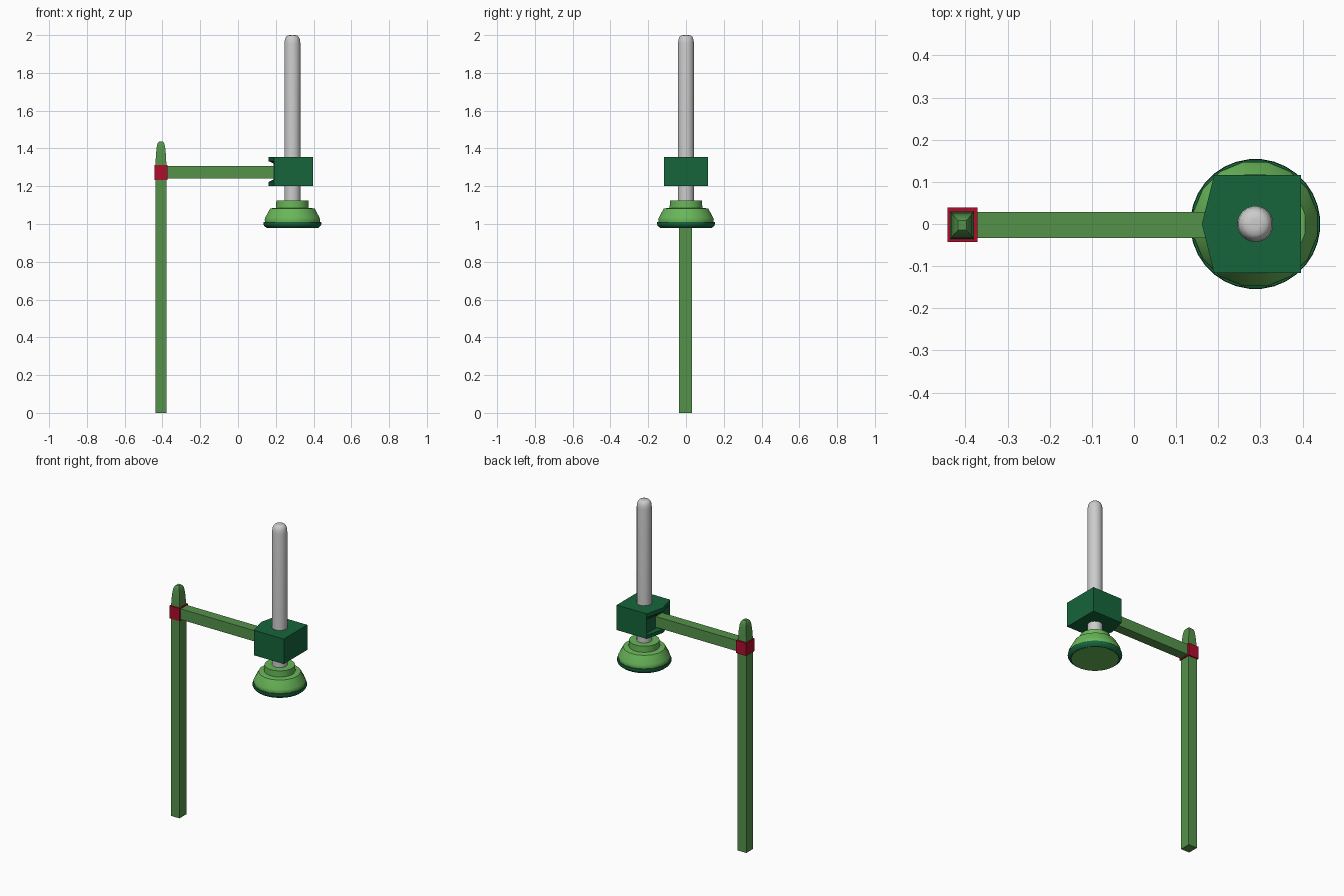
import bpy, bmesh, math

if "Cube" in bpy.data.objects:
    bpy.data.objects.remove(bpy.data.objects["Cube"])

CX = 0.288   # axis of the plunger rod
PX = -0.408  # axis of the post


def material(name, rgb):
    m = bpy.data.materials.new(name)
    m.diffuse_color = (*rgb, 1)
    m.use_nodes = True
    m.node_tree.nodes["Principled BSDF"].inputs["Base Color"].default_value = m.diffuse_color
    return m


leaf = material("leaf_green", (0.09, 0.29, 0.07))
lime = material("lime_green", (0.14, 0.47, 0.10))
dark = material("dark_green", (0.008, 0.13, 0.045))
red = material("red", (0.43, 0.004, 0.025))


def loft(name, loops, mat=None, smooth=None):
    """Bridge equal-sized point loops, listed bottom to top, and cap the ends."""
    bm = bmesh.new()
    rings = [[bm.verts.new(p) for p in loop] for loop in loops]
    n = len(rings[0])
    for a, b in zip(rings, rings[1:]):
        for i in range(n):
            j = (i + 1) % n
            bm.faces.new((a[i], a[j], b[j], b[i]))
    bm.faces.new(rings[0][::-1])
    bm.faces.new(rings[-1])
    bmesh.ops.recalc_face_normals(bm, faces=bm.faces)
    me = bpy.data.meshes.new(name)
    bm.to_mesh(me)
    bm.free()
    ob = bpy.data.objects.new(name, me)
    bpy.context.collection.objects.link(ob)
    if mat:
        me.materials.append(mat)
    if smooth:
        bpy.ops.object.select_all(action='DESELECT')
        ob.select_set(True)
        bpy.context.view_layer.objects.active = ob
        bpy.ops.object.shade_smooth_by_angle(angle=math.radians(smooth))
    return ob


def rect(x0, x1, y0, y1, z):
    return [(x0, y0, z), (x1, y0, z), (x1, y1, z), (x0, y1, z)]


def box(name, x0, x1, y0, y1, z0, z1, mat):
    return loft(name, [rect(x0, x1, y0, y1, z) for z in (z0, z1)], mat)


def turned(name, profile, sides, mat=None, smooth=35):
    """Round part about the rod axis from (radius, z) pairs."""
    step = 2 * math.pi / sides
    return loft(name, [[(CX + r * math.cos((i + .5) * step),
                         r * math.sin((i + .5) * step), z)
                        for i in range(sides)] for r, z in profile], mat, smooth)


# Upright post with a rounded tip
def post_ring(z, s):
    return rect(PX - .030 * s, PX + .030 * s, -.003 - .034 * s, -.003 + .034 * s, z)


loft("post", [post_ring(z, 1) for z in (0, 1.29)], leaf)
loft("post_tip", [post_ring(z, s) for z, s in
                  ((1.29, .97), (1.34, .93), (1.38, .84), (1.41, .73),
                   (1.428, .58), (1.436, .34))], leaf, 40)

# Red collar and horizontal arm
box("collar", -.443, -.372, -.043, .039, 1.233, 1.312, red)
box("arm", -.40, .22, -.033, .029, 1.24, 1.307, leaf)


# Clamp block: pointed back edge, notched around the arm
def block_ring(z, tip):
    return [(.19, -.116, z), (.397, -.116, z), (.397, .116, z),
            (.19, .116, z), (tip, 0, z)]


loft("clamp_block", [block_ring(z, t) for z, t in
                     ((1.2, .161), (1.222, .161), (1.235, .188),
                      (1.32, .188), (1.333, .161), (1.356, .161))], dark)

# Rod with a rounded top
turned("rod", [(.043, 1.10), (.043, 1.955), (.040, 1.978), (.034, 1.991),
               (.026, 1.998), (.012, 2.0)], 20)

# Foot: neck, flared bell and dark rim
turned("foot", [(.135, .979), (.146, 1.0), (.150, 1.022), (.146, 1.035),
                (.120, 1.082), (.088, 1.086), (.087, 1.124)], 16, lime)
turned("foot_rim", [(.138, .980), (.150, .990), (.1545, 1.0),
                    (.153, 1.010), (.147, 1.011)], 32, dark)
